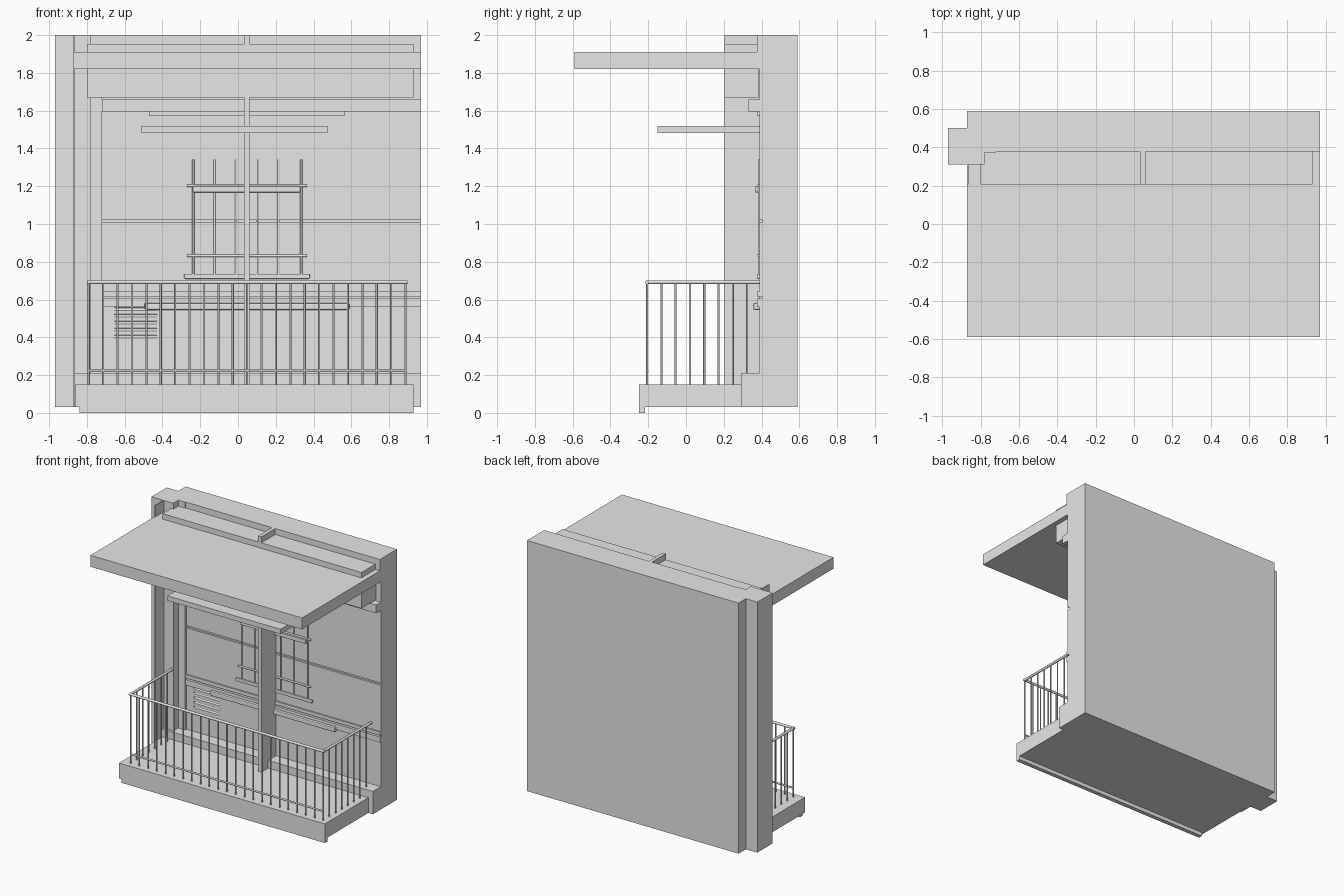
import bpy, bmesh, math
from mathutils import Vector

if "Cube" in bpy.data.objects:
    bpy.data.objects.remove(bpy.data.objects["Cube"])

grey = bpy.data.materials.new("light_grey_plaster")
grey.diffuse_color = (0.8, 0.8, 0.8, 1)
grey.use_nodes = True
grey.node_tree.nodes["Principled BSDF"].inputs["Base Color"].default_value = grey.diffuse_color


def finish(bm, name):
    mesh = bpy.data.meshes.new(name)
    bmesh.ops.recalc_face_normals(bm, faces=bm.faces)
    bm.to_mesh(mesh)
    bm.free()
    mesh.materials.append(grey)
    obj = bpy.data.objects.new(name, mesh)
    bpy.context.collection.objects.link(obj)
    return obj


def box(name, x0, x1, y0, y1, z0, z1, bevel=0):
    bm = bmesh.new()
    bmesh.ops.create_cube(bm, size=1)
    for v in bm.verts:
        v.co = Vector(((x0 + x1) / 2 + v.co.x * (x1 - x0),
                       (y0 + y1) / 2 + v.co.y * (y1 - y0),
                       (z0 + z1) / 2 + v.co.z * (z1 - z0)))
    if bevel:
        bmesh.ops.bevel(bm, geom=bm.edges[:], offset=bevel, segments=2,
                        profile=0.5, affect='EDGES')
    return finish(bm, name)


def prism(name, outline, z0, z1):
    bm = bmesh.new()
    face = bm.faces.new([bm.verts.new((x, y, z0)) for x, y in outline])
    ext = bmesh.ops.extrude_face_region(bm, geom=[face])
    for v in ext["geom"]:
        if isinstance(v, bmesh.types.BMVert):
            v.co.z = z1
    return finish(bm, name)


def rods(name, segments, r, sides=10):
    # one object made of straight round bars
    bm = bmesh.new()
    for a, b in segments:
        a, b = Vector(a), Vector(b)
        d = b - a
        res = bmesh.ops.create_cone(bm, cap_ends=True, segments=sides,
                                    radius1=r, radius2=r, depth=d.length)
        q = Vector((0, 0, 1)).rotation_difference(d.normalized())
        for v in res["verts"]:
            v.co = q @ v.co + (a + b) / 2
    obj = finish(bm, name)
    for p in obj.data.polygons:
        p.use_smooth = len(p.vertices) == 4
    return obj


WALL = 0.388   # front plane of the wall
LEFT, RIGHT = -0.72, 0.97

# Wall core with stepped left pilasters
prism("wall_core", [(-0.87, 0.59), (RIGHT, 0.59), (RIGHT, 0.403), (LEFT, 0.403),
                    (LEFT, 0.372), (-0.78, 0.372), (-0.78, 0.31), (-0.97, 0.31),
                    (-0.97, 0.50), (-0.87, 0.50)], 0.03, 2.0)
box("left_fin", -0.87, -0.862, 0.205, 0.31, 0.03, 2.0)

# Wall cladding panels, separated by horizontal grooves
lower = box("lower_panel", LEFT, RIGHT, WALL, 0.403, 0.03, 0.56)
box("band_lower", LEFT, RIGHT, 0.377, 0.403, 0.56, 0.605)
box("band_upper", LEFT, RIGHT, 0.377, 0.403, 0.616, 0.643)
box("middle_panel", LEFT, RIGHT, WALL, 0.403, 0.643, 1.007)
box("upper_panel", LEFT, RIGHT, WALL, 0.403, 1.024, 1.91)
box("parapet", LEFT, RIGHT, 0.377, 0.403, 1.91, 2.0)
box("plinth", -0.865, RIGHT, 0.29, WALL, 0.03, 0.21)

# Vent slots cut into the lower panel
slots = rods("vent_cutter", [((-0.655, 0, z), (-0.43, 0, z))
                             for z in (0.405, 0.441, 0.478, 0.515, 0.55)], 0.008)
slots.location.y = WALL
slots.hide_render = True
slots.hide_set(True)
cut = lower.modifiers.new("vent_slots", 'BOOLEAN')
cut.operation = 'DIFFERENCE'
cut.solver = 'EXACT'
cut.object = slots

# Roof, beams and central post
box("canopy", -0.87, RIGHT, -0.59, WALL, 1.82, 1.91)
for side, x0, x1 in (("left", -0.80, 0.032), ("right", 0.06, 0.93)):
    box("roof_beam_" + side, x0, x1, 0.205, 0.385, 1.67, 1.953)
box("lintel_beam", LEFT, RIGHT, 0.33, WALL, 1.595, 1.66)
box("central_post", 0.032, 0.06, 0.205, WALL, 0.15, 2.0)

# Window awning, ledges and grille
box("window_awning", -0.51, 0.475, -0.15, WALL, 1.482, 1.52)
box("window_head", -0.47, 0.565, 0.375, WALL, 1.572, 1.60)
box("window_sill", -0.285, 0.38, 0.375, 0.39, 0.71, 0.736, 0.004)
box("window_crossbar", -0.24, 0.33, 0.365, 0.39, 1.168, 1.20, 0.004)
box("wall_ledge", -0.495, 0.59, 0.357, 0.39, 0.545, 0.582, 0.007)
rods("grille_bars", [((x, 0.386, 0.73), (x, 0.386, 1.342))
                     for x in (-0.237, -0.124, -0.01, 0.1, 0.215, 0.335)], 0.006)
rods("grille_rails", [((-0.27, 0.384, z), (0.365, 0.384, z)) for z in (0.832, 1.203)], 0.007)

# Balcony floor and drip edge
box("balcony_floor", -0.86, 0.93, -0.25, 0.30, 0.03, 0.15)
box("drip_edge", -0.84, 0.93, -0.25, -0.217, 0.0, 0.03)

# Balcony railing
X0, X1, YF = -0.79, 0.887, -0.206
posts = [((X0 + (X1 - X0) * i / 22, YF), 0) for i in range(23)]
posts += [((x, YF + 0.0757 * i), 0) for x in (X0, X1) for i in range(1, 8)]
rods("railing_balusters", [((x, y, 0.15 if y < 0.28 else 0.2), (x, y, 0.69))
                           for (x, y), _ in posts], 0.0055, 8)
rods("railing_handrail", [((X0 - 0.01, YF, 0.692), (X1 + 0.01, YF, 0.692)),
                          ((X0, YF, 0.692), (X0, 0.39, 0.692)),
                          ((X1, YF, 0.692), (X1, 0.39, 0.692))], 0.01)
rods("railing_lower_rail", [((X0, YF, 0.222), (X1, YF, 0.222))], 0.007)
